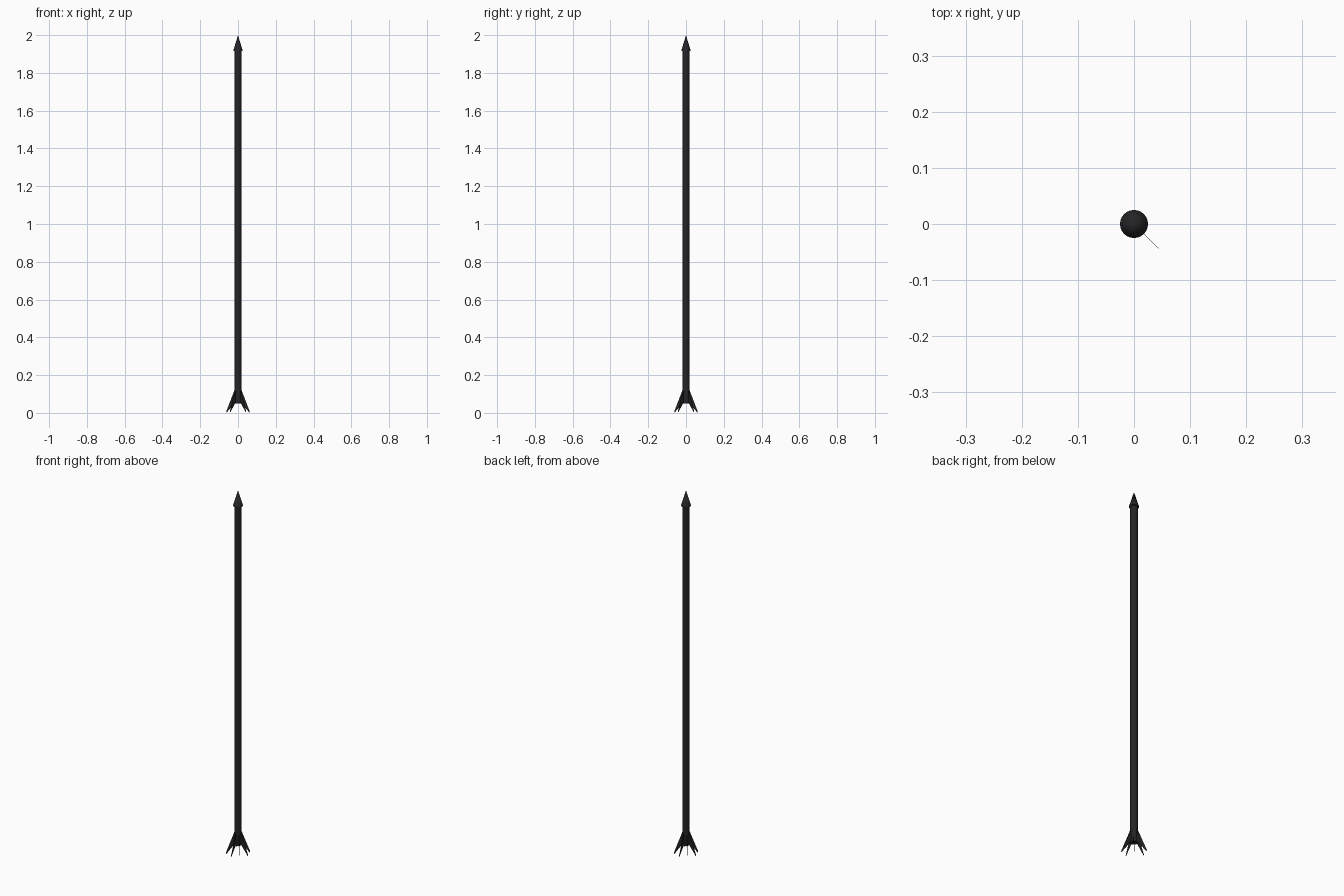
import bpy, math

if "Cube" in bpy.data.objects:
    bpy.data.objects.remove(bpy.data.objects["Cube"])

mat = bpy.data.materials.new("black")
mat.diffuse_color = (0.018, 0.018, 0.02, 1)
mat.use_nodes = True
mat.node_tree.nodes["Principled BSDF"].inputs["Base Color"].default_value = mat.diffuse_color


def cone(name, r1, r2, z0, z1, sides=24):
    bpy.ops.mesh.primitive_cone_add(vertices=sides, radius1=r1, radius2=r2,
                                    depth=z1 - z0, location=(0, 0, (z0 + z1) / 2))
    ob = bpy.context.object
    ob.name = name
    ob.data.materials.append(mat)
    bpy.ops.object.shade_smooth_by_angle(angle=math.radians(30))
    return ob


# Shaft and pointed head
cone("shaft", 0.0185, 0.0185, 0.05, 1.92)
cone("arrow_head", 0.025, 0, 1.917, 2.0)

# Eight thin radial tail vanes, swept outwards and down
profile = [(0.017, 0.125), (0.062, 0.008), (0.061, 0.0), (0.017, 0.055)]
vane = bpy.data.meshes.new("tail_vane")
vane.from_pydata([(r, 0, z) for r, z in profile], [], [(0, 1, 2, 3)])
vane.materials.append(mat)
for i in range(8):
    ob = bpy.data.objects.new(f"tail_vane_{i + 1}", vane)
    ob.rotation_euler.z = i * math.pi / 4
    bpy.context.collection.objects.link(ob)
